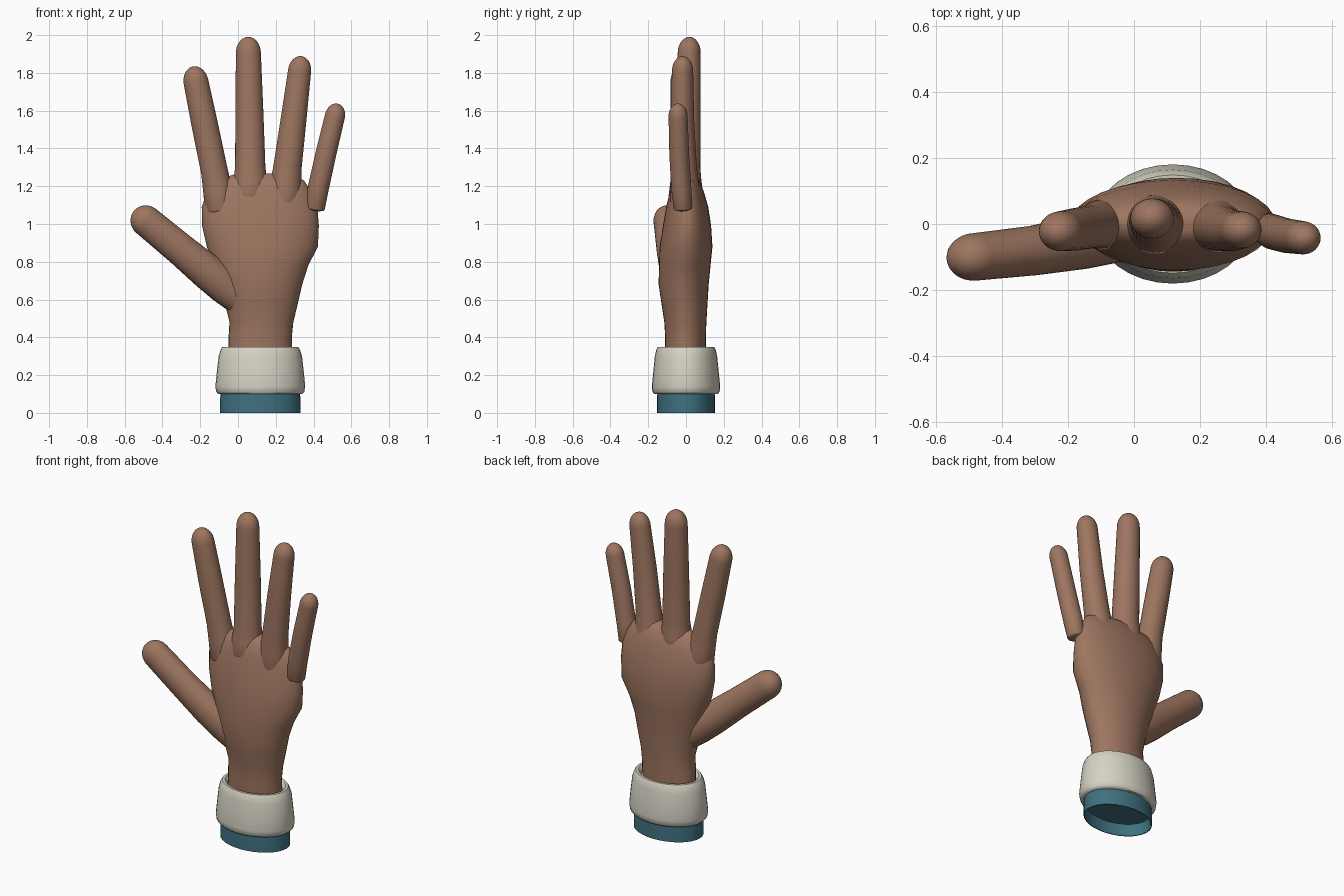
import bpy
import bmesh
from math import sin, cos, pi, radians
from mathutils import Vector

if "Cube" in bpy.data.objects:
    bpy.data.objects.remove(bpy.data.objects["Cube"], do_unlink=True)

SIDES = 32
ARM_X = 0.118


def material(name, rgb):
    mat = bpy.data.materials.new(name)
    mat.use_nodes = True
    mat.diffuse_color = (*rgb, 1)
    bsdf = mat.node_tree.nodes["Principled BSDF"]
    bsdf.inputs["Base Color"].default_value = (*rgb, 1)
    bsdf.inputs["Roughness"].default_value = 0.7
    return mat


skin = material("brown skin", (0.34, 0.18, 0.117))
cream = material("cream cuff", (0.67, 0.65, 0.55))
teal = material("teal sleeve", (0.05, 0.165, 0.215))


def ring(center, u, v):
    """Ellipse of points around a centre with half axes u and v."""
    return [center + u * cos(2 * pi * i / SIDES) + v * sin(2 * pi * i / SIDES)
            for i in range(SIDES)]


def loft(name, rings, mat, angle=50):
    """Skin a stack of rings and close both ends."""
    bm = bmesh.new()
    loops = [[bm.verts.new(p) for p in r] for r in rings]
    for a, b in zip(loops, loops[1:]):
        for i in range(SIDES):
            j = (i + 1) % SIDES
            bm.faces.new((a[i], a[j], b[j], b[i]))
    bm.faces.new(loops[0][::-1])
    bm.faces.new(loops[-1])
    bmesh.ops.recalc_face_normals(bm, faces=bm.faces)
    mesh = bpy.data.meshes.new(name)
    bm.to_mesh(mesh)
    bm.free()
    mesh.materials.append(mat)
    obj = bpy.data.objects.new(name, mesh)
    bpy.context.collection.objects.link(obj)
    bpy.ops.object.select_all(action='DESELECT')
    obj.select_set(True)
    bpy.context.view_layer.objects.active = obj
    bpy.ops.object.shade_smooth_by_angle(angle=radians(angle))
    return obj


def finger(name, path, depth=0.92, tip=1.3, root=0.3):
    """Tapered round tube along (x, y, z, radius) points with domed ends."""
    pts = [Vector(p[:3]) for p in path]
    rad = [p[3] for p in path]
    last = len(pts) - 1
    rings = []

    def add(center, tangent, r):
        u = tangent.cross(Vector((0, 1, 0))).normalized()
        v = u.cross(tangent).normalized()
        rings.append(ring(center, u * r, v * r * depth))

    for k, p in enumerate(pts):
        t = (pts[min(k + 1, last)] - pts[max(k - 1, 0)]).normalized()
        if k == 0:
            for s in range(6, 0, -1):
                a = s * pi / 12.5
                add(p - t * rad[k] * root * sin(a), t, rad[k] * cos(a))
        add(p, t, rad[k])
        if k == last:
            for s in range(1, 9):
                a = s * pi / 16.3
                add(p + t * rad[k] * tip * sin(a), t, rad[k] * cos(a))
    loft(name, rings, skin)


def band(name, sections, mat, angle=35):
    """Elliptical turned shape around the arm from (z, half width, half depth)."""
    loft(name, [ring(Vector((ARM_X, 0, z)), Vector((a, 0, 0)), Vector((0, b, 0)))
                for z, a, b in sections], mat, angle)


# Palm and wrist: height, right edge, left edge, front edge, back edge
palm = [
    (0.28, -0.05, 0.285, -0.11, 0.105),
    (0.40, -0.05, 0.285, -0.11, 0.105),
    (0.48, -0.045, 0.293, -0.115, 0.108),
    (0.58, -0.07, 0.317, -0.13, 0.114),
    (0.68, -0.10, 0.34, -0.145, 0.12),
    (0.78, -0.13, 0.372, -0.143, 0.13),
    (0.88, -0.165, 0.423, -0.14, 0.14),
    (0.99, -0.19, 0.428, -0.122, 0.133),
    (1.09, -0.192, 0.42, -0.105, 0.118),
    (1.17, -0.165, 0.39, -0.085, 0.095),
    (1.23, -0.11, 0.35, -0.065, 0.072),
    (1.26, -0.03, 0.29, -0.04, 0.045),
    (1.268, 0.02, 0.23, -0.02, 0.02),
]
loft("palm", [ring(Vector(((x0 + x1) / 2, (y0 + y1) / 2, z)),
                   Vector(((x1 - x0) / 2, 0, 0)), Vector((0, (y1 - y0) / 2, 0)))
              for z, x0, x1, y0, y1 in palm], skin)

# Fingers, flared where they leave the palm
finger("index_finger", [
    (-0.09, 0, 1.08, 0.085), (-0.108, -0.003, 1.18, 0.077),
    (-0.125, -0.008, 1.28, 0.071), (-0.175, -0.016, 1.52, 0.07),
    (-0.222, -0.022, 1.75, 0.066)])
finger("middle_finger", [
    (0.065, 0, 1.15, 0.1), (0.065, 0, 1.23, 0.089), (0.065, 0.002, 1.3, 0.08),
    (0.06, 0.01, 1.6, 0.074), (0.055, 0.017, 1.905, 0.066)])
finger("ring_finger", [
    (0.245, 0, 1.1, 0.095), (0.252, -0.006, 1.2, 0.083),
    (0.262, -0.012, 1.3, 0.075), (0.295, -0.02, 1.56, 0.068),
    (0.326, -0.018, 1.81, 0.061)])
finger("little_finger", [
    (0.408, -0.016, 1.085, 0.052), (0.425, -0.025, 1.19, 0.056),
    (0.465, -0.036, 1.37, 0.055), (0.513, -0.042, 1.57, 0.053)],
    depth=0.95)
finger("thumb", [
    (0.01, -0.02, 0.605, 0.088), (-0.07, -0.035, 0.672, 0.096),
    (-0.16, -0.055, 0.745, 0.094), (-0.3, -0.08, 0.862, 0.086),
    (-0.485, -0.1, 1.015, 0.082)], depth=0.88, tip=1.05, root=1.0)

# Rolled cuff
band("cuff", [
    (0.10, 0.195, 0.145), (0.10, 0.222, 0.168), (0.112, 0.233, 0.178),
    (0.14, 0.238, 0.181), (0.22, 0.23, 0.173), (0.30, 0.221, 0.165),
    (0.335, 0.21, 0.157), (0.35, 0.2, 0.149), (0.35, 0.185, 0.133),
    (0.33, 0.17, 0.115)], cream, 50)

# Sleeve end with a shallow hollow underneath
band("sleeve", [
    (0.07, 0.2, 0.141), (0, 0.208, 0.149), (0, 0.213, 0.154),
    (0.07, 0.213, 0.154), (0.13, 0.208, 0.15)], teal)
